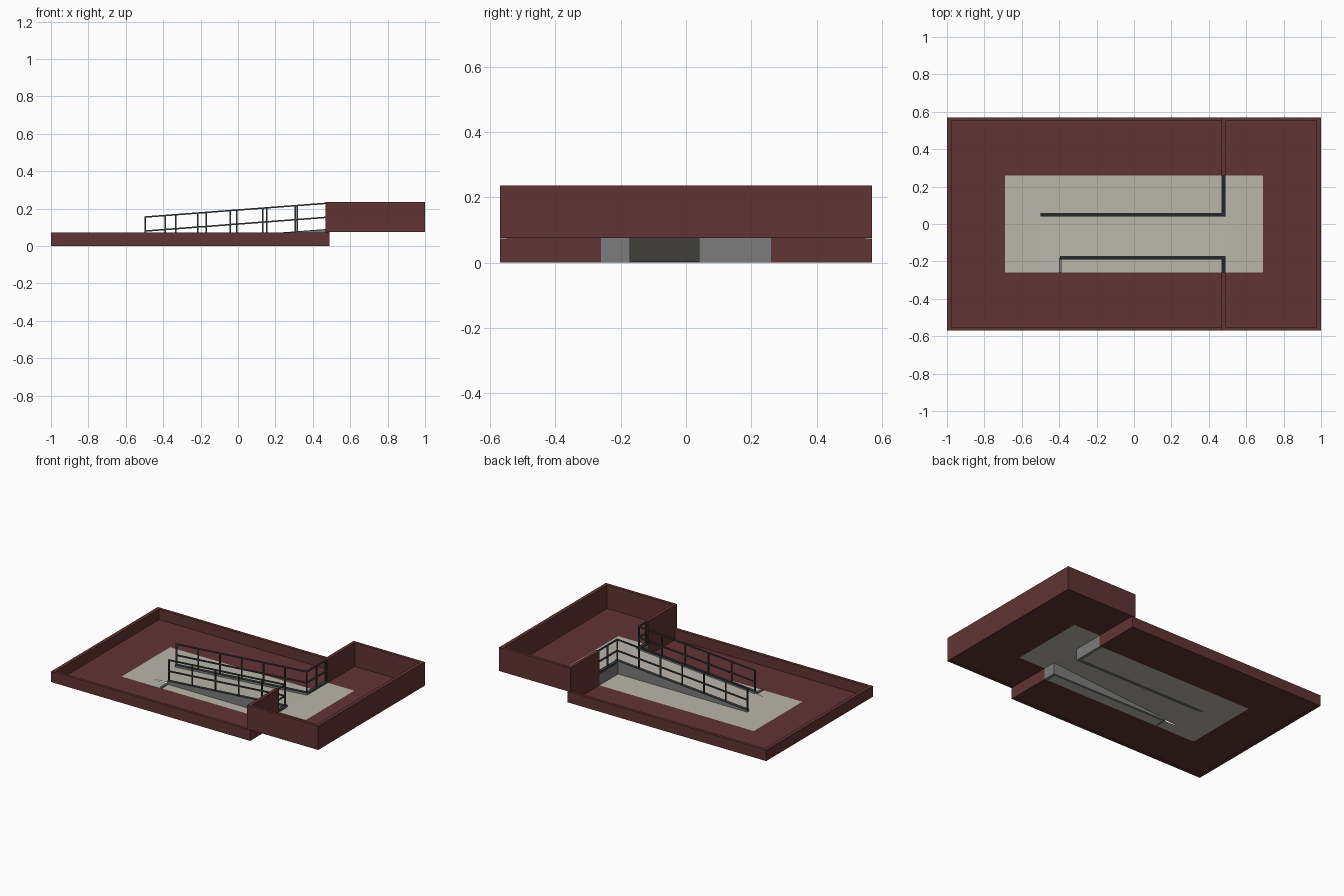
import bpy
from mathutils import Vector

if "Cube" in bpy.data.objects:
    bpy.data.objects.remove(bpy.data.objects["Cube"])


def material(name, rgb):
    m = bpy.data.materials.new(name)
    m.diffuse_color = (*rgb, 1)
    m.use_nodes = True
    m.node_tree.nodes["Principled BSDF"].inputs["Base Color"].default_value = m.diffuse_color
    return m


RED = material("dark red", (0.120, 0.034, 0.033))
STONE = material("pale stone", (0.49, 0.465, 0.41))
GREY = material("concrete grey", (0.20, 0.20, 0.20))
METAL = material("dark metal", (0.045, 0.055, 0.056))


def make(name, verts, faces, mat):
    me = bpy.data.meshes.new(name)
    me.from_pydata(verts, [], faces)
    me.materials.append(mat)
    ob = bpy.data.objects.new(name, me)
    bpy.context.collection.objects.link(ob)
    return ob


CUBE = [(0, 3, 2, 1), (4, 5, 6, 7), (0, 1, 5, 4), (1, 2, 6, 5), (2, 3, 7, 6), (3, 0, 4, 7)]


def box(name, x0, x1, y0, y1, z0, z1, mat):
    v = [(x, y, z) for z in (z0, z1) for x, y in ((x0, y0), (x1, y0), (x1, y1), (x0, y1))]
    return make(name, v, CUBE, mat)


def sheets(name, rects, z, mat):
    """Flat floor made of rectangles (x0, x1, y0, y1)."""
    v, f = [], []
    for x0, x1, y0, y1 in rects:
        n = len(v)
        v += [(x0, y0, z), (x1, y0, z), (x1, y1, z), (x0, y1, z)]
        f.append((n, n + 1, n + 2, n + 3))
    return make(name, v, f, mat)


def bar(name, a, b, w, h, mat=METAL):
    """Rectangular bar between two points, w wide across y or x and h high."""
    a, b = Vector(a), Vector(b)
    d = b - a
    if abs(d.z) > abs(d.x) + abs(d.y):
        s, u = Vector((w / 2, 0, 0)), Vector((0, h / 2, 0))
    else:
        s = Vector((-d.y, d.x, 0)).normalized() * w / 2
        u = Vector((0, 0, h / 2))
    v = [p + q for p in (a, b) for q in (-s - u, s - u, s + u, -s + u)]
    return make(name, v, CUBE, mat)


X0, XS, XD = -0.50, 0.49, 0.467      # ramp foot, step face, divider inner face
W, P = 0.57, 0.26                    # half width, paving half width
YF, YB = -0.18, 0.04                 # ramp edges
LOW, UP, TOP = 0.002, 0.077, 0.236   # lower floor, upper floor, upper wall top
T = 0.024


def slope(x):
    return LOW + (UP - LOW) * (x - X0) / (XS - X0)


# floors
sheets("lower_ground", [(-1, -0.69, -W, W), (-0.69, XS, -W, -P), (-0.69, XS, P, W)], LOW, RED)
sheets("upper_ground", [(0.69, 1, -W, W), (XD, 0.69, -W, -P), (XD, 0.69, P, W)], UP, RED)
sheets("lower_paving", [(-0.69, X0, -P, P), (X0, XS, YB, P), (X0, XS, -P, YF)], LOW, STONE)
sheets("upper_paving", [(XS, 0.69, -P, P)], UP, STONE)

# sloping ramp surface, open below
make("ramp", [(X0, YF, LOW), (XS, YF, UP), (XS, YB, UP), (X0, YB, LOW)], [(0, 1, 2, 3)], STONE)

# retaining step either side of the ramp
box("step_back", XD, XS, YB, P, 0, UP, GREY)
box("step_front", XD, XS, -P, YF, 0, UP, GREY)

# perimeter walls
box("lower_wall_left", -1, -1 + T, -W, W, 0, 0.073, RED)
for s, tag in ((-1, "front"), (1, "back")):
    ya, yb = sorted((s * W, s * (W - 0.02)))
    box("lower_wall_" + tag, -1 + T, XS, ya, yb, 0, 0.073, RED)
    box("upper_wall_" + tag, XD, 1 - T, ya, yb, UP - 0.002, TOP, RED)
    ya, yb = sorted((s * (W - 0.02), s * P))
    box("divider_wall_" + tag, XD, XS, ya, yb, 0, TOP, RED)
box("upper_wall_right", 1 - T, 1, -W, W, UP - 0.002, TOP, RED)


def side(tag, y, xs, yend, posts):
    """Wedge kerb, capping, posts and rails along one ramp edge."""
    xe, k = 0.48, 0.011
    v = [(x, y + d, z) for d in (-0.009, 0.009)
         for x, z in ((xs, 0), (XS, 0), (XS, slope(XS) + k), (xs, slope(xs) + k))]
    make("kerb_" + tag, v, CUBE, GREY)
    bar("kerb_cap_" + tag, (xs, y, slope(xs) + k + .002), (XS, y, slope(XS) + k + .002), 0.02, 0.005)
    bar("kerb_return_" + tag, (xe, y, UP + 0.006), (xe, yend, UP + 0.006), 0.02, 0.012)
    for h, part in ((0.078, "mid_rail_"), (0.153, "top_rail_")):
        bar(part + tag, (xs, y, slope(xs) + h), (xe, y, slope(xe) + h), 0.009, 0.008)
        bar(part + "return_" + tag, (xe, y, slope(xe) + h), (xe, yend, slope(xe) + h), 0.009, 0.008)
    for i in range(posts):
        x = xs + 0.005 + (xe - xs - 0.005) * i / (posts - 1)
        bar("post_" + tag, (x, y, slope(x)), (x, y, slope(x) + 0.153), 0.008, 0.008)
    n = max(1, round(abs(yend - y) / 0.1))
    for i in range(1, n + 1):
        yy = y + (yend - y) * i / n * 0.98
        bar("return_post_" + tag, (xe, yy, UP), (xe, yy, slope(xe) + 0.153), 0.008, 0.008)


side("back", 0.05, X0, P, 7)
side("front", -0.181, -0.395, -P, 6)

# low edging at the foot of the front kerb
box("foot_edging", -0.40, -0.388, -P, YF, 0, 0.012, GREY)
